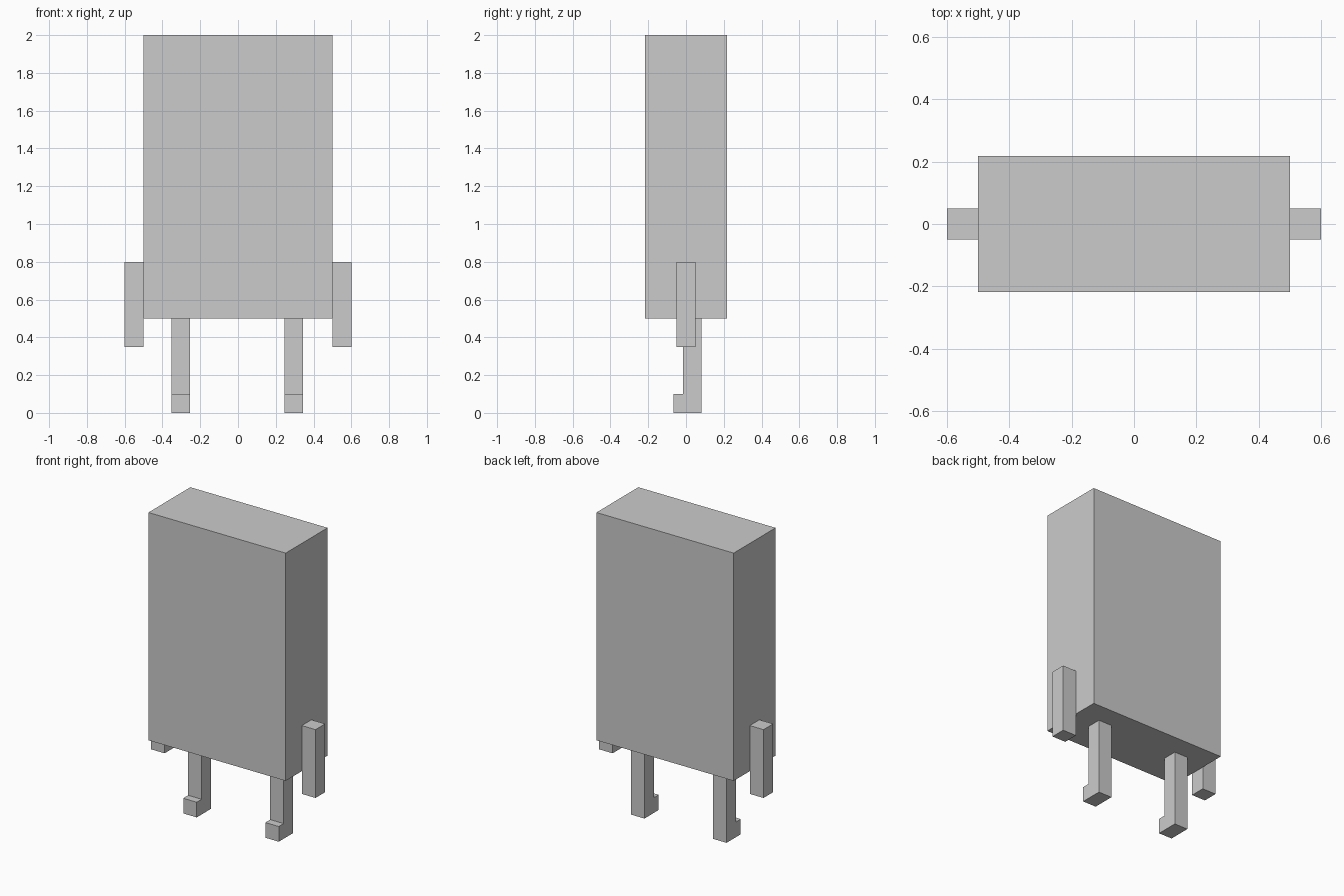
import bpy

if "Cube" in bpy.data.objects:
    bpy.data.objects.remove(bpy.data.objects["Cube"])


def extrude_profile(name, profile, x0, x1):
    """Extrude a closed (y, z) outline along x from x0 to x1."""
    n = len(profile)
    verts = [(x, y, z) for x in (x0, x1) for y, z in profile]
    faces = [tuple(reversed(range(n))), tuple(range(n, 2 * n))]
    faces += [(i, (i + 1) % n, n + (i + 1) % n, n + i) for i in range(n)]
    mesh = bpy.data.meshes.new(name)
    mesh.from_pydata(verts, [], faces)
    obj = bpy.data.objects.new(name, mesh)
    bpy.context.collection.objects.link(obj)
    return obj


def box(name, x0, x1, y0, y1, z0, z1):
    return extrude_profile(name, [(y0, z0), (y1, z0), (y1, z1), (y0, z1)], x0, x1)


# Tall slab body
box("body", -0.5, 0.5, -0.218, 0.218, 0.5, 2.0)

# Short arms hanging flush against the sides
box("left_arm", -0.6, -0.5, -0.05, 0.05, 0.35, 0.8)
box("right_arm", 0.5, 0.6, -0.05, 0.05, 0.35, 0.8)

# Legs with a small toe pointing forward
leg_profile = [(-0.067, 0), (0.081, 0), (0.081, 0.5), (-0.016, 0.5),
               (-0.016, 0.1), (-0.067, 0.1)]
for side, x in (("left", -0.303), ("right", 0.295)):
    extrude_profile(side + "_leg", leg_profile, x - 0.049, x + 0.049)
